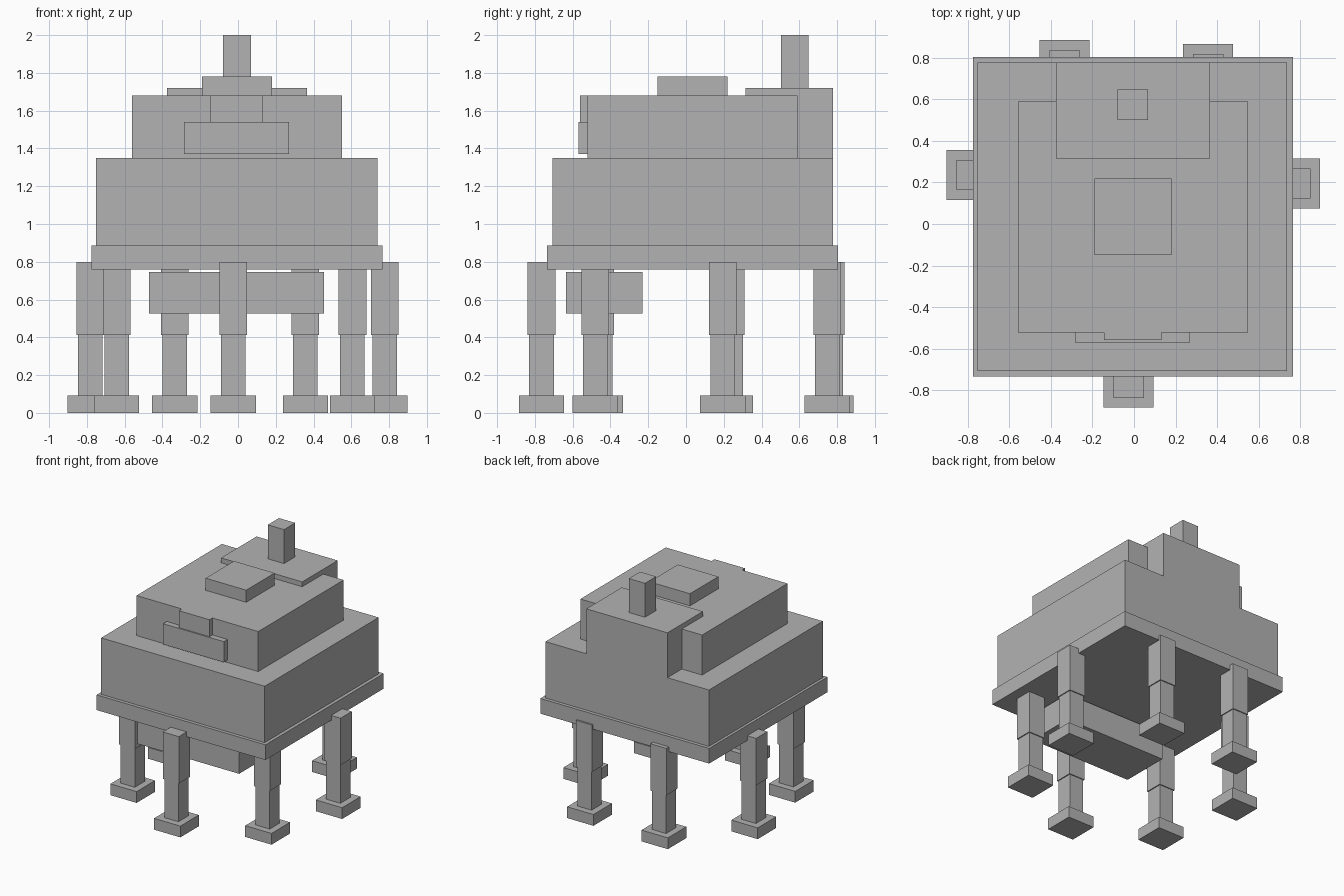
import bpy
from mathutils import Vector

cube = bpy.data.objects.get("Cube")
if cube:
    bpy.data.objects.remove(cube, do_unlink=True)

GREY = (0.45, 0.45, 0.45, 1)
mat = bpy.data.materials.new("plain grey")
mat.use_nodes = True
mat.diffuse_color = GREY
mat.node_tree.nodes["Principled BSDF"].inputs["Base Color"].default_value = GREY


def box(name, x, y, z):
    """Flat-sided block given its (min, max) range on each axis."""
    lo, hi = (Vector(c) for c in zip(x, y, z))
    bpy.ops.mesh.primitive_cube_add(size=1, location=(lo + hi) / 2)
    ob = bpy.context.object
    ob.name = name
    ob.scale = hi - lo
    bpy.ops.object.transform_apply(location=False, rotation=False, scale=True)
    ob.data.materials.append(mat)
    return ob


def column(name, cx, cy, half, z):
    return box(name, (cx - half, cx + half), (cy - half, cy + half), z)


# Hull
box("base_plate", (-0.775, 0.765), (-0.735, 0.805), (0.76, 0.885))
box("main_body", (-0.753, 0.738), (-0.707, 0.777), (0.885, 1.35))
box("upper_deck", (-0.56, 0.55), (-0.522, 0.59), (1.35, 1.68))
box("rear_block", (-0.375, 0.365), (0.315, 0.777), (1.35, 1.72))

# Fittings on the deck
box("roof_hatch", (-0.19, 0.18), (-0.15, 0.22), (1.68, 1.78))
box("chimney", (-0.08, 0.068), (0.502, 0.648), (1.72, 2.0))
box("front_panel", (-0.285, 0.27), (-0.57, -0.522), (1.37, 1.54))
box("front_panel_top", (-0.145, 0.132), (-0.56, -0.522), (1.54, 1.68))

# Block hung below the front
box("under_block", (-0.47, 0.455), (-0.635, -0.23), (0.525, 0.745))

# Seven legs in a ring
legs = {
    "front": (-0.026, -0.765),
    "front_left": (0.606, -0.48),
    "left": (0.777, 0.195),
    "back_left": (0.357, 0.747),
    "back_right": (-0.335, 0.766),
    "right": (-0.783, 0.236),
    "front_right": (-0.643, -0.453),
}
for side, (cx, cy) in legs.items():
    column(side + "_foot", cx, cy, 0.12, (0, 0.093))
    column(side + "_shin", cx, cy, 0.065, (0.093, 0.413))
    column(side + "_thigh", cx, cy, 0.073, (0.413, 0.8))
